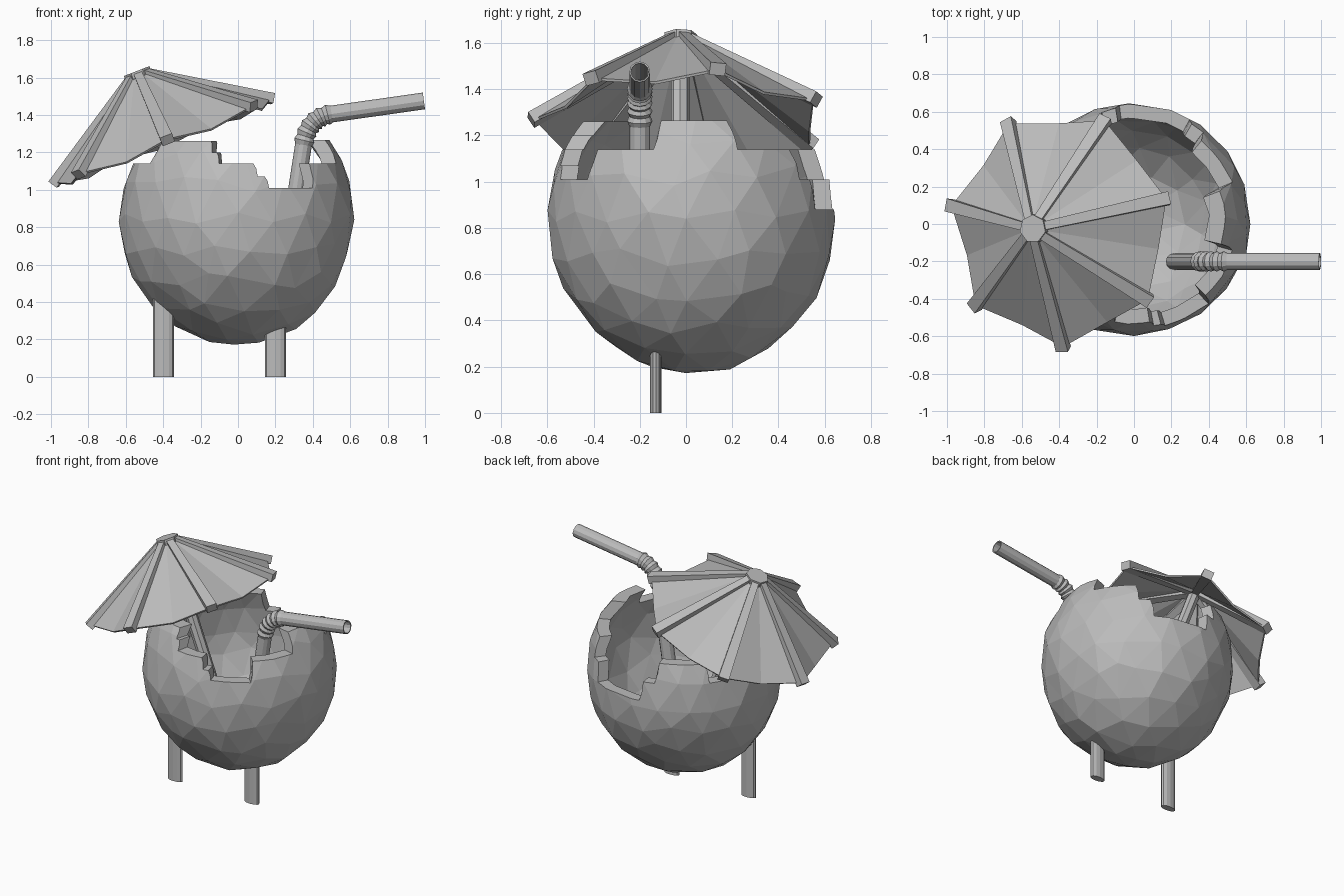
import bpy, bmesh, random
from math import sin, cos, radians, pi
from mathutils import Matrix, Vector

random.seed(4)
cube = bpy.data.objects.get("Cube")
if cube:
    bpy.data.objects.remove(cube, do_unlink=True)

grey = bpy.data.materials.new("plain_grey")
grey.use_nodes = True
grey.diffuse_color = (0.5, 0.5, 0.5, 1)
grey.node_tree.nodes["Principled BSDF"].inputs["Base Color"].default_value = (0.5, 0.5, 0.5, 1)


def make(name, bm, matrix=Matrix()):
    bmesh.ops.transform(bm, matrix=matrix, verts=bm.verts)
    bmesh.ops.recalc_face_normals(bm, faces=bm.faces)
    mesh = bpy.data.meshes.new(name)
    bm.to_mesh(mesh)
    bm.free()
    mesh.materials.append(grey)
    ob = bpy.data.objects.new(name, mesh)
    bpy.context.collection.objects.link(ob)
    return ob


def apply_modifier(ob, kind, **settings):
    mod = ob.modifiers.new(kind, kind)
    for key, value in settings.items():
        setattr(mod, key, value)
    bpy.context.view_layer.objects.active = ob
    bpy.ops.object.modifier_apply(modifier=mod.name)


def polar(r, deg, z):
    return Vector((r * cos(radians(deg)), r * sin(radians(deg)), z))


def bridge(bm, a, b):
    for i in range(len(a)):
        j = (i + 1) % len(a)
        bm.faces.new((a[i], a[j], b[j], b[i]))


# Faceted coconut shell
bm = bmesh.new()
bmesh.ops.create_icosphere(bm, subdivisions=3, radius=1)
for v in bm.verts:
    v.co += Vector([random.uniform(-0.055, 0.055) for _ in range(3)])
    v.co = v.co.normalized() * random.uniform(0.995, 1.015)
shell = make("coconut_shell", bm, Matrix.Translation((-0.005, 0.025, 0.85))
             @ Matrix.Diagonal((0.625, 0.62, 0.68, 1)))
apply_modifier(shell, "SOLIDIFY", thickness=0.075, offset=-1)

# Broken rim: start angle and height of each step, cut from the shell
steps = [(-148, 1.26), (-107, 1.2), (-102, 1.14), (-80, 1.07), (-74, 1.01),
         (-46, 1.14), (-14, 1.265), (22, 1.14), (52, 1.01), (61, 0.88),
         (98, 1.01), (107, 1.14), (138, 1.02), (165, 1.14)]
bm = bmesh.new()
inner, outer, top = [], [], []
for i, (angle, z) in enumerate(steps):
    end = steps[(i + 1) % len(steps)][0]
    if end < angle:
        end += 360
    for a in (angle + 1, end - 1):
        inner.append(bm.verts.new(polar(0.25, a, z)))
        outer.append(bm.verts.new(polar(1.0, a, z)))
        top.append(bm.verts.new(polar(1.0, a, 2)))
bridge(bm, inner, outer)
bridge(bm, outer, top)
bm.faces.new(top)
hub = bm.verts.new((0, 0, 1.05))
for i in range(len(inner)):
    bm.faces.new((hub, inner[i - 1], inner[i]))
cutter = make("rim_cutter", bm)
cutter.hide_render = True
apply_modifier(shell, "BOOLEAN", operation="DIFFERENCE", solver="EXACT", object=cutter)
bpy.data.objects.remove(cutter, do_unlink=True)

# Two flat oval legs
for name, x, height in (("right_leg", -0.398, 0.42), ("left_leg", 0.2, 0.29)):
    bm = bmesh.new()
    bmesh.ops.create_cone(bm, cap_ends=True, segments=12, radius1=1, radius2=1, depth=1)
    make(name, bm, Matrix.Translation((x, -0.13, height / 2))
         @ Matrix.Diagonal((0.056, 0.025, height, 1)))

# Parasol, built upright around its rim centre and then tilted
tilt = Matrix.Translation((-0.396, -0.025, 1.26)) @ Matrix.Rotation(radians(-21.3), 4, "Y")
RIBS = 7
first, gap = 14.6, 360 / RIBS

bm = bmesh.new()
crown, hem = [], []
for i in range(RIBS):
    a = first + i * gap
    crown += [bm.verts.new(polar(0.06, a, 0.375)), bm.verts.new(polar(0.058, a + gap / 2, 0.37))]
    hem += [bm.verts.new(polar(0.63, a, 0)), bm.verts.new(polar(0.56, a + gap / 2, -0.035))]
bridge(bm, crown, hem)
canopy = make("parasol_canopy", bm, tilt)
apply_modifier(canopy, "SOLIDIFY", thickness=0.012, offset=0)

for i in range(RIBS):
    start, end = Vector((0.04, 0, 0.375)), Vector((0.645, 0, 0.0))
    run = end - start
    bm = bmesh.new()
    bmesh.ops.create_cube(bm, size=1)
    for v in bm.verts:
        width = 0.045 if v.co.x < 0 else 0.07
        v.co = Vector((v.co.x * run.length, v.co.y * width, v.co.z * 0.055))
    slope = Vector((1, 0, 0)).rotation_difference(run).to_matrix().to_4x4()
    make(f"parasol_rib_{i + 1}", bm, tilt @ Matrix.Rotation(radians(first + i * gap), 4, "Z")
         @ Matrix.Translation((start + end) / 2) @ slope)

for name, radius, low, high, sides in (("parasol_cap", 0.075, 0.36, 0.402, 7),
                                       ("parasol_pole", 0.04, -0.95, 0.38, 8)):
    bm = bmesh.new()
    bmesh.ops.create_cone(bm, cap_ends=True, segments=sides, radius1=radius,
                          radius2=radius, depth=high - low)
    make(name, bm, tilt @ Matrix.Translation((0, 0, (low + high) / 2)))

# Bent drinking straw with a ridged elbow
p0, p1, p2 = Vector((0.35, 0, 1.24)), Vector((0.373, 0, 1.386)), Vector((0.5, 0, 1.405))
path = [(Vector((0.215, 0, 0.37)), 0.045)]
BENDS = 12
for i in range(BENDS + 1):
    t = i / BENDS
    point = p0 * (1 - t) ** 2 + p1 * 2 * t * (1 - t) + p2 * t * t
    path.append((point, 0.055 if i % 2 else 0.045))
path.append((Vector((0.994, 0, 1.475)), 0.045))

bm = bmesh.new()
rings = []
for i, (point, radius) in enumerate(path):
    along = (path[min(i + 1, len(path) - 1)][0] - path[max(i - 1, 0)][0]).normalized()
    if i == 1:
        along = (p1 - p0).normalized()
    if i == len(path) - 2:
        along = (p2 - p1).normalized()
    side = Vector((0, 1, 0))
    up = along.cross(side)
    rings.append([bm.verts.new(point + radius * (cos(a) * side + sin(a) * up))
                  for a in (2 * pi * k / 12 for k in range(12))])
for a, b in zip(rings, rings[1:]):
    bridge(bm, a, b)
straw = make("drinking_straw", bm, Matrix.Translation((0, -0.2, 0)))
apply_modifier(straw, "SOLIDIFY", thickness=0.007, offset=-1)
